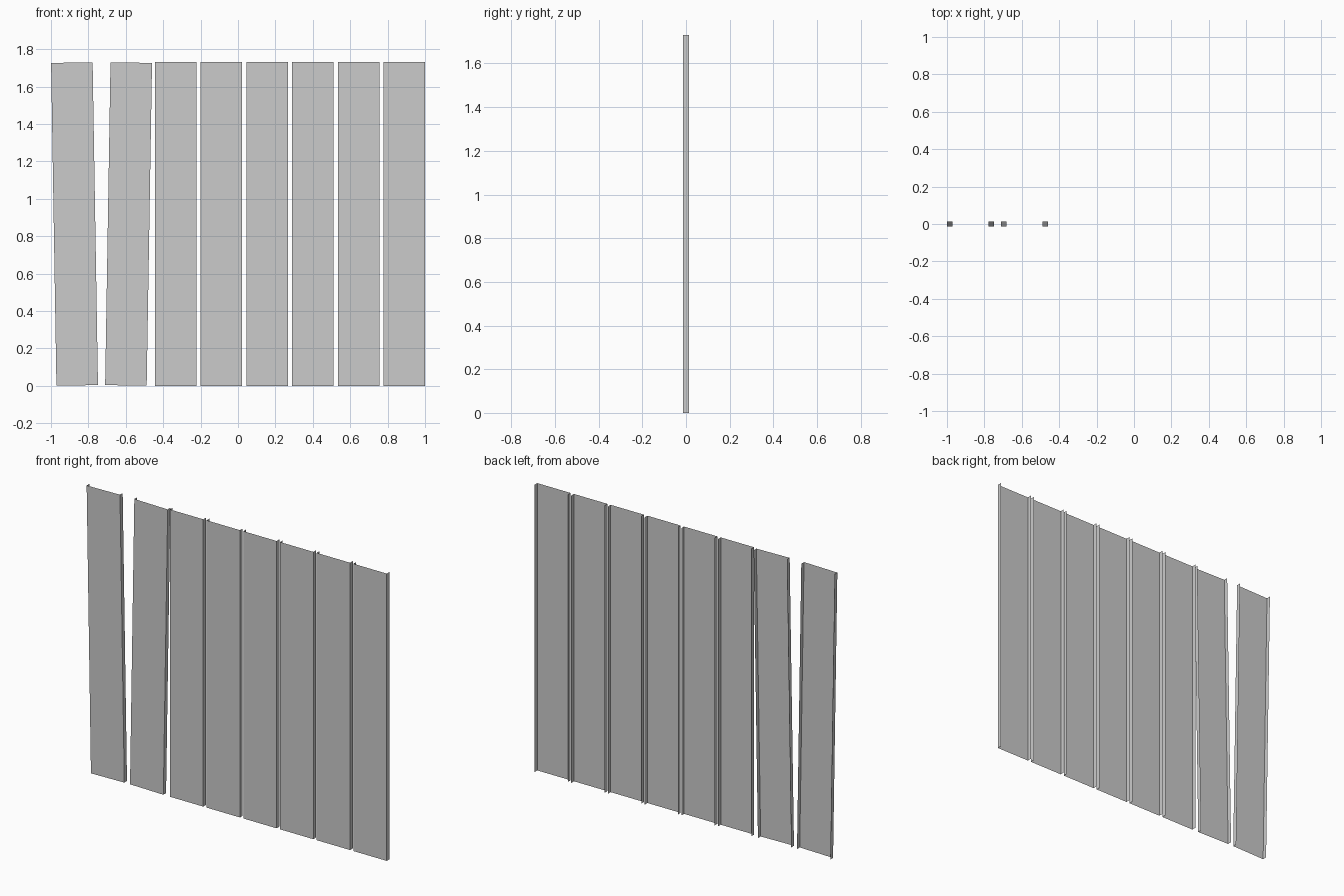
import bpy, math

if "Cube" in bpy.data.objects:
    bpy.data.objects.remove(bpy.data.objects["Cube"])

WIDTH, HEIGHT, DEPTH = 0.222, 1.73, 0.026
PITCH = 0.2445


def add_plank(name, x, height=HEIGHT, tilt=0.0):
    """Open-backed channel: front panel with a return flange on each side."""
    w, d, h = WIDTH / 2, DEPTH / 2, height / 2
    profile = [(-w, d), (-w, -d), (w, -d), (w, d)]
    verts = [(px, py, z) for z in (-h, h) for px, py in profile]
    faces = [(i, i + 1, i + 5, i + 4) for i in range(3)]
    mesh = bpy.data.meshes.new(name)
    mesh.from_pydata(verts, [], faces)
    mesh.update()
    obj = bpy.data.objects.new(name, mesh)
    obj.location = (x, 0, HEIGHT / 2)
    obj.rotation_euler.y = math.radians(tilt)
    bpy.context.collection.objects.link(obj)


# Upright planks, spaced evenly from the right end
for i in range(6):
    add_plank(f"fence_plank_{i + 1}", 1 - WIDTH / 2 - i * PITCH)

# Two loose planks leaning away from each other
add_plank("leaning_plank_inner", -0.585, 1.726, 0.95)
add_plank("leaning_plank_outer", -0.874, 1.726, -0.95)
